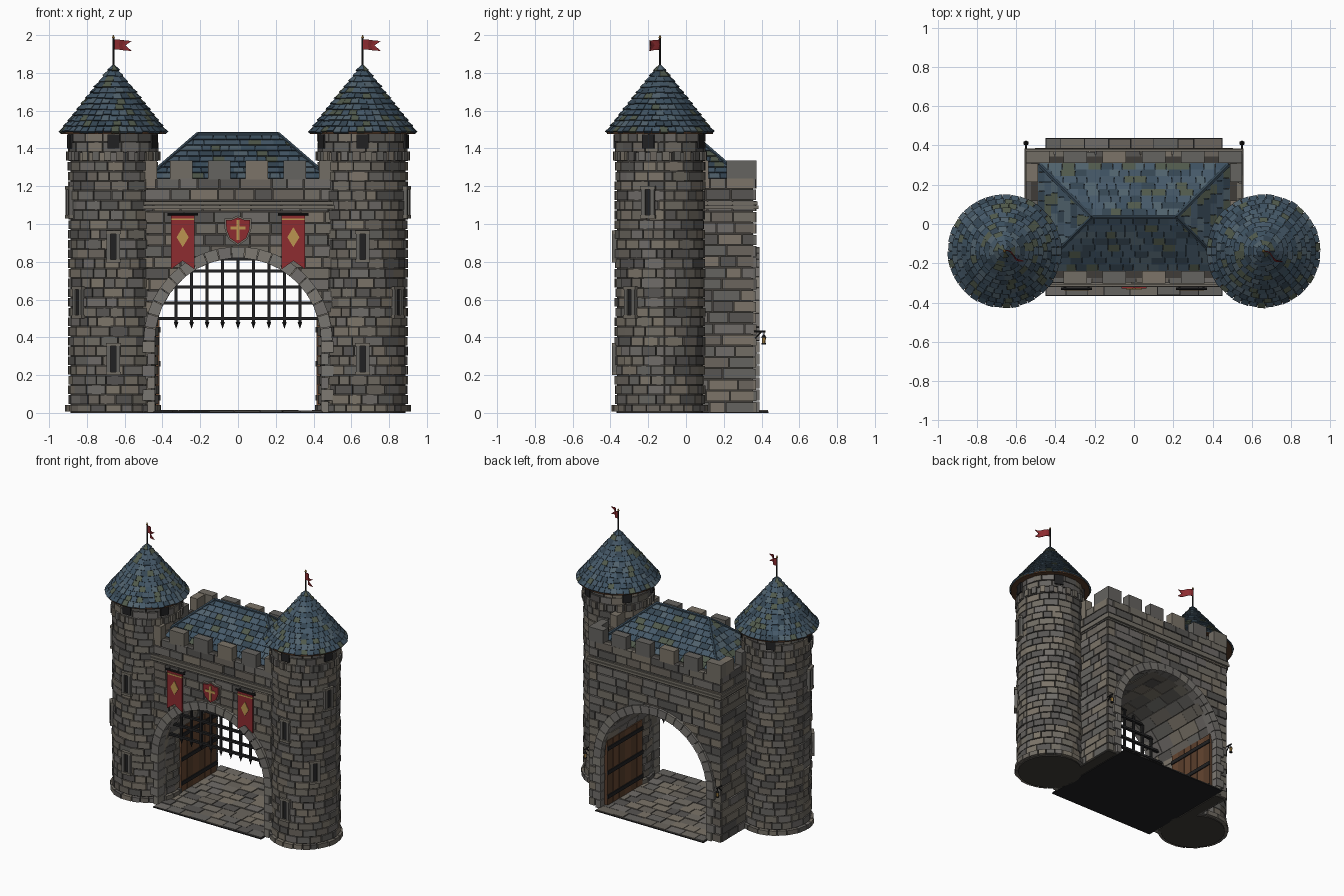
import bpy, bmesh, math, random
from mathutils import Vector, Matrix

if "Cube" in bpy.data.objects:
    bpy.data.objects.remove(bpy.data.objects["Cube"])
random.seed(4)
pi, cos, sin = math.pi, math.cos, math.sin

def mat(name, *c):
    m = bpy.data.materials.new(name)
    m.diffuse_color = (*c, 1)
    m.use_nodes = True
    m.node_tree.nodes["Principled BSDF"].inputs["Base Color"].default_value = m.diffuse_color
    return m

STONE = [mat("stone_%d" % i, *c) for i, c in enumerate([(.17, .155, .13), (.13, .125, .115),
         (.2, .175, .14), (.095, .09, .085), (.16, .15, .14), (.145, .13, .11)])]
SLATE = [mat("slate_%d" % i, *c) for i, c in enumerate([(.06, .1, .14), (.045, .08, .115),
         (.08, .12, .15), (.08, .1, .07), (.035, .06, .085), (.055, .09, .125)])]
TRIM = [mat("trim_%d" % i, *c) for i, c in enumerate([(.19, .18, .165), (.165, .155, .145), (.21, .195, .17)])]
MORTAR, DARK = mat("mortar", .05, .046, .04), mat("iron", .015, .015, .016)
WOOD = [mat("wood_%d" % i, *c) for i, c in enumerate([(.13, .06, .03), (.1, .048, .025)])]
RED, GOLD = mat("red_cloth", .27, .025, .03), mat("gold", .5, .3, .08)

def finish(bm, name, mats):
    bmesh.ops.recalc_face_normals(bm, faces=bm.faces)
    me = bpy.data.meshes.new(name)
    bm.to_mesh(me)
    bm.free()
    for m in mats:
        me.materials.append(m)
    ob = bpy.data.objects.new(name, me)
    bpy.context.collection.objects.link(ob)
    return ob

def block(bm, f, u0, u1, v0, v1, w0, w1, mi=0, w1b=None):
    """Six-sided block in the mapped space f(u, v, w); w1b is the height at v1."""
    wb = w1 if w1b is None else w1b
    p = [(u0, v0, w0), (u1, v0, w0), (u1, v1, w0), (u0, v1, w0),
         (u0, v0, w1), (u1, v0, w1), (u1, v1, wb), (u0, v1, wb)]
    vs = [bm.verts.new(f(*q)) for q in p]
    for q in ((0, 3, 2, 1), (4, 5, 6, 7), (0, 1, 5, 4), (1, 2, 6, 5), (2, 3, 7, 6), (3, 0, 4, 7)):
        bm.faces.new([vs[i] for i in q]).material_index = mi

XYZ = lambda u, v, w: Vector((u, v, w))

def courses(bm, f, u0, u1, v0, v1, h, lmin, lmax, w, n=6, g=.003, gv=.003, skip=None):
    rows = max(1, round((v1 - v0) / h))
    h = (v1 - v0) / rows
    for r in range(rows):
        a, b, u = v0 + r * h, v0 + (r + 1) * h, u0
        while u < u1 - 1e-4:
            e = u + random.uniform(lmin, lmax) * (.6 if u == u0 and r % 2 else 1)
            if u1 - e < lmin * .6:
                e = u1
            if not (skip and skip(u, e, a, b)):
                block(bm, f, u + g, e - g, a + gv, b - gv, -.01, w + random.uniform(-.003, .003), random.randrange(n))
            u = e

def rod(bm, p0, p1, r, mi=0, r2=None, n=8):
    p0, p1 = Vector(p0), Vector(p1)
    d = p1 - p0
    M = Matrix.Translation((p0 + p1) / 2) @ d.to_track_quat('Z', 'Y').to_matrix().to_4x4()
    res = bmesh.ops.create_cone(bm, cap_ends=True, segments=n, radius1=r, radius2=r if r2 is None else r2,
                                depth=d.length, matrix=M)
    for fc in {fc for v in res['verts'] for fc in v.link_faces}:
        fc.material_index = mi

def plate(bm, pts, y0, y1, mi=0):
    """Outline in x-z extruded along y."""
    fc = bm.faces.new([bm.verts.new((x, y0, z)) for x, z in pts])
    fc.material_index = mi
    ex = bmesh.ops.extrude_face_region(bm, geom=[fc])['geom']
    for e in ex:
        if isinstance(e, bmesh.types.BMVert):
            e.co.y = y1
        elif isinstance(e, bmesh.types.BMFace):
            e.material_index = mi
            for q in (l.link_loop_radial_next.face for l in e.loops):
                q.material_index = mi

# Gatehouse core with arched passage
SP, R = .38, .457
def hw(z, r=R):
    return r if z < SP else math.sqrt(max(0, r * r - (z - SP) ** 2))
bm = bmesh.new()
arc = [(R * cos(i * pi / 24), SP + R * sin(i * pi / 24)) for i in range(25)]
plate(bm, [(-.535, 0), (-.535, 1.24), (.535, 1.24), (.535, 0), (R, 0)] + arc + [(-R, 0)], -.285, .355)
finish(bm, "gatehouse_core", [MORTAR])

# Gatehouse wall stones
bm = bmesh.new()
for face in (lambda w: -.285 - w, lambda w: .355 + w):
    for s in (-1, 1):
        courses(bm, lambda u, v, w: Vector((s * max(u, hw(v)), face(w), v)), 0, .55, 0, .826, .059, .08, .17, .015,
                skip=lambda u, e, a, b: e <= hw(b) + .01)
    courses(bm, lambda u, v, w: Vector((u, face(w), v)), -.55, .55, .826, 1.245, .059, .08, .17, .015)
for s in (-1, 1):
    courses(bm, lambda u, v, w: Vector((s * (.535 + w), u, v)), -.29, .36, 0, 1.245, .059, .08, .17, .015)
    courses(bm, lambda u, v, w: Vector((s * (R - w), u, v)), -.28, .35, .01, SP, .06, .09, .17, .015)
finish(bm, "gatehouse_stones", STONE)

# Vault stones
bm = bmesh.new()
courses(bm, lambda u, v, w: Vector(((R - w) * cos(v), u, SP + (R - w) * sin(v))), -.28, .35, 0, pi, pi / 15,
        .1, .2, .015, g=.001, gv=.003)
finish(bm, "vault_stones", STONE)

# Arch rings and jambs, front and back
bm = bmesh.new()
for y0, y1 in ((-.32, -.25), (.32, .388)):
    ring = lambda a, r, y: Vector((r * cos(a), y, SP + r * sin(a)))
    for i in range(21):
        a = pi * i / 21
        block(bm, ring, a + .004, a + pi / 21 - .004, .44, .5, y0, y1, random.randrange(3))
    for s in (-1, 1):
        for i in range(6):
            z = i * SP / 6
            block(bm, XYZ, s * .44, s * (.505 if i % 2 else .48), y0, y1, z + .002, z + SP / 6 - .002, random.randrange(3))
finish(bm, "arch_rings", TRIM)

# String course and battlements
bm = bmesh.new()
for z, o in ((1.08, .018), (1.1, .012)):
    for y0, y1 in ((-.3 - o, -.28), (.35, .37 + o * .8)):
        block(bm, XYZ, -.55 - o / 2, .55 + o / 2, y0, y1, z, z + .018)
    for s in (-1, 1):
        block(bm, XYZ, s * .53, s * (.55 + o / 2), -.3, .37, z, z + .018)
for y0, y1 in ((-.302, -.24), (.31, .372)):
    for x in (-.49, -.3, -.1, .1, .3, .49):
        block(bm, XYZ, x - .06, x + .06, y0, y1, 1.235, 1.337, random.randrange(3))
for s in (-1, 1):
    for y0, y1 in ((.215, .309), (0, .12), (-.239, -.14)):
        block(bm, XYZ, s * .49, s * .55, y0, y1, 1.235, 1.335, random.randrange(3))
finish(bm, "battlements", STONE)

# Hipped roof: core, shingles, ridge and hip caps
CY, ZB, RISE, RUN = .035, 1.24, .235, .265
bm = bmesh.new()
e = [bm.verts.new((x, y, ZB)) for x, y in ((-.47, -.22), (.47, -.22), (.47, .29), (-.47, .29))]
r0, r1 = [bm.verts.new((x, CY, ZB + RISE - .01)) for x in (-.215, .215)]
for q in (e, (e[0], e[1], r1, r0), (e[2], e[3], r0, r1), (e[1], e[2], r1), (e[3], e[0], r0)):
    bm.faces.new(q)
L = math.hypot(RISE, RUN)
for ang, base, off in ((0, .48, 0), (pi, .48, 0), (pi / 2, .265, .215), (-pi / 2, .265, .215)):
    M = Matrix.Rotation(ang, 3, 'Z')
    def slope(u, v, w):
        lim = base - RUN * v
        u = max(-lim, min(lim, u))
        return M @ Vector((u, -off - RUN * (1 - v) - w * RISE / L, ZB + RISE * v + w * RUN / L)) + Vector((0, CY, 0))
    for r in range(8):
        v0, v1, u = r / 8, (r + 1) / 8, -base - random.uniform(0, .04)
        while u < base - RUN * v0:
            n = u + random.uniform(.045, .075)
            if n > -(base - RUN * v0):
                block(bm, slope, u + .001, n - .001, v0 - .012, v1, -.004, .01, random.randrange(6), .003)
            u = n
top = ZB + RISE
rod(bm, (-.215, CY, top), (.215, CY, top), .012, 4, n=6)
for sx in (-1, 1):
    for sy in (-1, 1):
        rod(bm, (sx * .215, CY, top), (sx * .48, CY + sy * .265, ZB + .006), .012, 4, n=6)
finish(bm, "gatehouse_roof", SLATE)

# Towers
TX, TY = .66, -.138
for s, side in ((-1, "left"), (1, "right")):
    def tower(a, z, r):
        return Vector((s * (TX + r * cos(a)), TY + r * sin(a), z))
    tstone = lambda a, z, w: tower(a, z, .226 + w)
    bm = bmesh.new()
    rod(bm, (s * TX, TY, 0), (s * TX, TY, 1.49), .227, n=32)
    finish(bm, side + "_tower_core", [MORTAR])
    bm = bmesh.new()
    courses(bm, tstone, 0, 2 * pi, .005, .045, .04, .2, .36, .027, g=.012)
    courses(bm, tstone, .1, 2 * pi + .1, .045, 1.485, .052, .22, .46, .013, g=.01)
    for i in range(24):
        a = i * pi / 12
        block(bm, tstone, a + .05, a + .2, 1.335, 1.385, 0, .024, i % 6)
    finish(bm, side + "_tower_stones", STONE)
    # Arrow slits and top windows
    bm = bmesh.new()
    def on_wall(a):
        return lambda u, z, w: tower(a, z, .235 + w) + Vector((-s * sin(a) * u, cos(a) * u, 0))
    for deg, z in ((-90, .285), (-40, .585), (-90, .88), (-15, 1.115)):
        f = on_wall(math.radians(deg))
        block(bm, f, -.018, .018, z - .075, z + .075, -.02, .009, 0)
        for q in (-1, 1):
            block(bm, f, q * .014, q * .036, z - .07, z + .07, -.02, .018, 1)
            block(bm, f, -.04, .04, z + q * .068, z + q * .085, -.02, .02, 2)
    for deg in (-90, -15, 65, 140, 205):
        block(bm, on_wall(math.radians(deg)), -.032, .032, 1.4, 1.475, -.02, .01, 0)
    finish(bm, side + "_tower_windows", [DARK, STONE[1], STONE[0]])
    # Cone roof with shingles
    bm = bmesh.new()
    rod(bm, (s * TX, TY, 1.476), (s * TX, TY, 1.492), .28, 6, n=40)
    rod(bm, (s * TX, TY, 1.49), (s * TX, TY, 1.845), .277, 4, 0.002, n=40)
    cone = lambda a, v, w: tower(a, 1.488 + .355 * v + w * .616, .278 * (1 - v) + w * .787)
    for r in range(12):
        v0, v1 = r / 12, (r + 1) / 12
        n = max(7, int(2 * pi * .278 * (1 - v0) / .042))
        for i in range(n):
            a = (i + (r % 2) * .5) * 2 * pi / n
            block(bm, cone, a + .006, a + 2 * pi / n - .006, v0 - random.uniform(.005, .02), v1, -.004,
                  random.uniform(.009, .013), random.randrange(6), .003)
    finish(bm, side + "_tower_roof", SLATE + [WOOD[1]])
    # Flagpole and swallowtail flag
    x = s * TX
    bm = bmesh.new()
    rod(bm, (x, TY, 1.82), (x, TY, 1.99), .005)
    rod(bm, (x, TY, 1.985), (x, TY, 2.0), .008, 1, .002)
    finish(bm, side + "_flagpole", [DARK, GOLD])
    bm = bmesh.new()
    cols = []
    for i in range(7):
        col = []
        for j, z in enumerate((1.925, 1.952, 1.978)):
            t = i / 6 * (.08 if j == 1 else .11)
            k = .012 * sin(t * 60)
            col.append(bm.verts.new((x + .86 * t + .5 * k, TY - .5 * t + .86 * k, z - t * .08)))
        cols.append(col)
    for a, b in zip(cols, cols[1:]):
        for j in (0, 1):
            bm.faces.new((a[j], b[j], b[j + 1], a[j + 1]))
    finish(bm, side + "_flag", [RED]).modifiers.new("thickness", 'SOLIDIFY').thickness = .004

# Banners on the front wall
for s, side in ((-1, "left"), (1, "right")):
    bm, x = bmesh.new(), s * .293
    plate(bm, [(x - .063, 1.045), (x - .063, .76), (x, .805), (x + .063, .76), (x + .063, 1.045)], -.335, -.325, 0)
    plate(bm, [(x - .032, .93), (x, .877), (x + .032, .93), (x, .983)], -.339, -.33, 1)
    block(bm, XYZ, x - .063, x + .063, -.338, -.324, 1.02, 1.03, 1)
    rod(bm, (x - .08, -.33, 1.052), (x + .08, -.33, 1.052), .007, 2)
    for q in (-.06, .06):
        rod(bm, (x + q, -.33, 1.052), (x + q, -.29, 1.052), .005, 2)
    finish(bm, side + "_banner", [RED, GOLD, DARK])

# Shield
bm = bmesh.new()
half = [(0, 1.045), (.035, 1.03), (.072, 1.028), (.07, .97), (.05, .92), (0, .885)]
out = half + [(-x, z) for x, z in half[-2:0:-1]]
plate(bm, out, -.32, -.295, 2)
plate(bm, [(x * .88, .967 + (z - .967) * .88) for x, z in out], -.328, -.315, 0)
block(bm, XYZ, -.008, .008, -.334, -.32, .915, 1.02, 1)
block(bm, XYZ, -.04, .04, -.333, -.32, .97, .988, 1)
finish(bm, "shield", [RED, GOLD, STONE[0]])

# Portcullis
bm = bmesh.new()
for i in range(-4, 5):
    x = i * .082
    block(bm, XYZ, x - .008, x + .008, -.21, -.195, .475, SP + math.sqrt(.45 ** 2 - x * x))
    rod(bm, (x, -.2025, .48), (x, -.2025, .447), .012, 0, .001, 4)
for z in (.5, .583, .667, .75, .815):
    w = hw(z, .45)
    block(bm, XYZ, -w, w, -.213, -.192, z - .008, z + .008)
finish(bm, "portcullis", [DARK])

# Open doors against the passage walls
for s, side in ((-1, "left"), (1, "right")):
    bm = bmesh.new()
    for i in range(6):
        y = -.08 + i * .07
        block(bm, XYZ, s * .416, s * .45, y + .002, y + .068, .015, .5, i % 2)
    for z in (.08, .26, .44):
        block(bm, XYZ, s * .409, s * .42, -.08, .34, z - .014, z + .014, 2)
    finish(bm, side + "_door", WOOD + [DARK])

# Paved floor
bm = bmesh.new()
block(bm, XYZ, -.45, .45, -.367, .437, 0, .007, 6)
courses(bm, lambda u, v, w: Vector((u, v, max(.003, .002 + w))), -.448, .448, -.365, .435, .08, .07, .14, .01, g=.002, gv=.002)
finish(bm, "paved_floor", STONE + [DARK])

# Wall lanterns at the back corners
for s, side in ((-1, "left"), (1, "right")):
    bm, x = bmesh.new(), s * .55
    rod(bm, (x, .36, .43), (x, .42, .43), .005)
    rod(bm, (x, .365, .395), (x, .4, .43), .004)
    rod(bm, (x, .412, .43), (x, .412, .41), .003)
    rod(bm, (x, .412, .4), (x, .412, .415), .014, 0, .003, 6)
    rod(bm, (x, .412, .37), (x, .412, .4), .009, 1, .011, 6)
    rod(bm, (x, .412, .363), (x, .412, .371), .012, 0, n=6)
    finish(bm, side + "_lantern", [DARK, GOLD])
